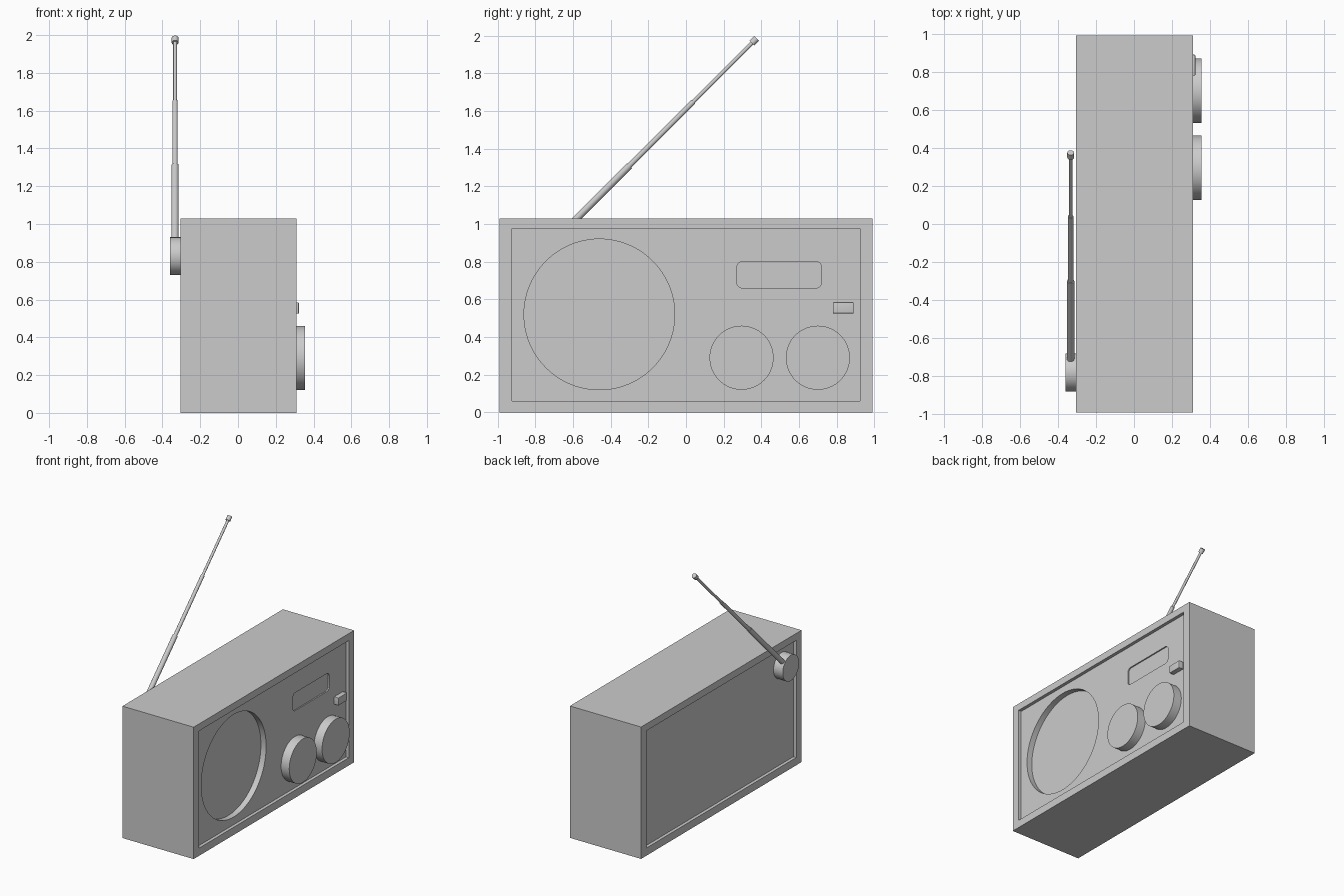
import bpy
from math import radians
from mathutils import Vector

if "Cube" in bpy.data.objects:
    bpy.data.objects.remove(bpy.data.objects["Cube"])

BACK, FRONT = -0.305, 0.31      # case faces along x
PANEL = FRONT - 0.025           # recessed front panel


def box(name, lo, hi, bevel=0.0, corner_axis=None):
    lo, hi = Vector(lo), Vector(hi)
    bpy.ops.mesh.primitive_cube_add(size=1, location=(lo + hi) / 2)
    ob = bpy.context.object
    ob.name = name
    ob.scale = hi - lo
    bpy.ops.object.transform_apply(location=False, rotation=False, scale=True)
    if bevel:
        mod = ob.modifiers.new("Bevel", 'BEVEL')
        mod.width, mod.segments = bevel, 4
        if corner_axis is not None:          # round only edges along one axis
            attr = ob.data.attributes.new("bevel_weight_edge", 'FLOAT', 'EDGE')
            for e in ob.data.edges:
                a, b = (ob.data.vertices[i].co for i in e.vertices)
                attr.data[e.index].value = float(abs((a - b)[corner_axis]) > 1e-5)
            mod.limit_method = 'WEIGHT'
        bpy.ops.object.modifier_apply(modifier=mod.name)
        bpy.ops.object.shade_smooth_by_angle(angle=radians(35))
    return ob


def rod(name, start, end, radius, sides=64):
    start, end = Vector(start), Vector(end)
    axis = end - start
    bpy.ops.mesh.primitive_cylinder_add(
        vertices=sides, radius=radius, depth=axis.length,
        location=(start + end) / 2,
        rotation=axis.to_track_quat('Z', 'Y').to_euler())
    ob = bpy.context.object
    ob.name = name
    bpy.ops.object.shade_smooth_by_angle(angle=radians(35))
    return ob


def cut(target, cutter):
    cutter.hide_render = True
    mod = target.modifiers.new("Cut", 'BOOLEAN')
    mod.operation, mod.solver, mod.object = 'DIFFERENCE', 'EXACT', cutter
    bpy.context.view_layer.objects.active = target
    bpy.ops.object.modifier_apply(modifier=mod.name)
    bpy.data.objects.remove(cutter)


# Case with recessed front and back panels, speaker well and dial window
case = box("radio_case", (BACK, -0.99, 0), (FRONT, 0.99, 1.03))
cut(case, box("front_recess", (PANEL, -0.925, 0.06), (FRONT + 0.1, 0.925, 0.975)))
cut(case, box("back_recess", (BACK - 0.1, -0.925, 0.06), (BACK + 0.025, 0.925, 0.975)))
cut(case, rod("speaker_well", (PANEL - 0.045, -0.46, 0.52), (PANEL + 0.1, -0.46, 0.52), 0.40, 96))
cut(case, box("dial_window", (PANEL - 0.01, 0.27, 0.66), (PANEL + 0.02, 0.72, 0.80), 0.03, 0))
bpy.ops.object.select_all(action='DESELECT')
case.select_set(True)
bpy.context.view_layer.objects.active = case
bpy.ops.object.shade_smooth_by_angle(angle=radians(35))

# Controls
for name, y in (("volume_knob", 0.295), ("tuning_knob", 0.70)):
    rod(name, (PANEL - 0.01, y, 0.29), (0.355, y, 0.29), 0.17)
box("power_button", (PANEL - 0.01, 0.78, 0.525), (0.322, 0.89, 0.585), 0.004)

# Antenna pivot on the back, then telescoping sections at 45 degrees
AX, PY, PZ = -0.333, -0.78, 0.83
rod("antenna_pivot", (-0.36, PY, PZ), (BACK + 0.035, PY, PZ), 0.10)
sections = [("antenna_lower", 0.06, 0.48, 0.019), ("antenna_middle", 0.48, 0.82, 0.014),
            ("antenna_upper", 0.82, 1.14, 0.010), ("antenna_tip", 1.13, 1.155, 0.018)]
for name, a, b, r in sections:
    rod(name, (AX, PY + a, PZ + a), (AX, PY + b, PZ + b), r, 24)
